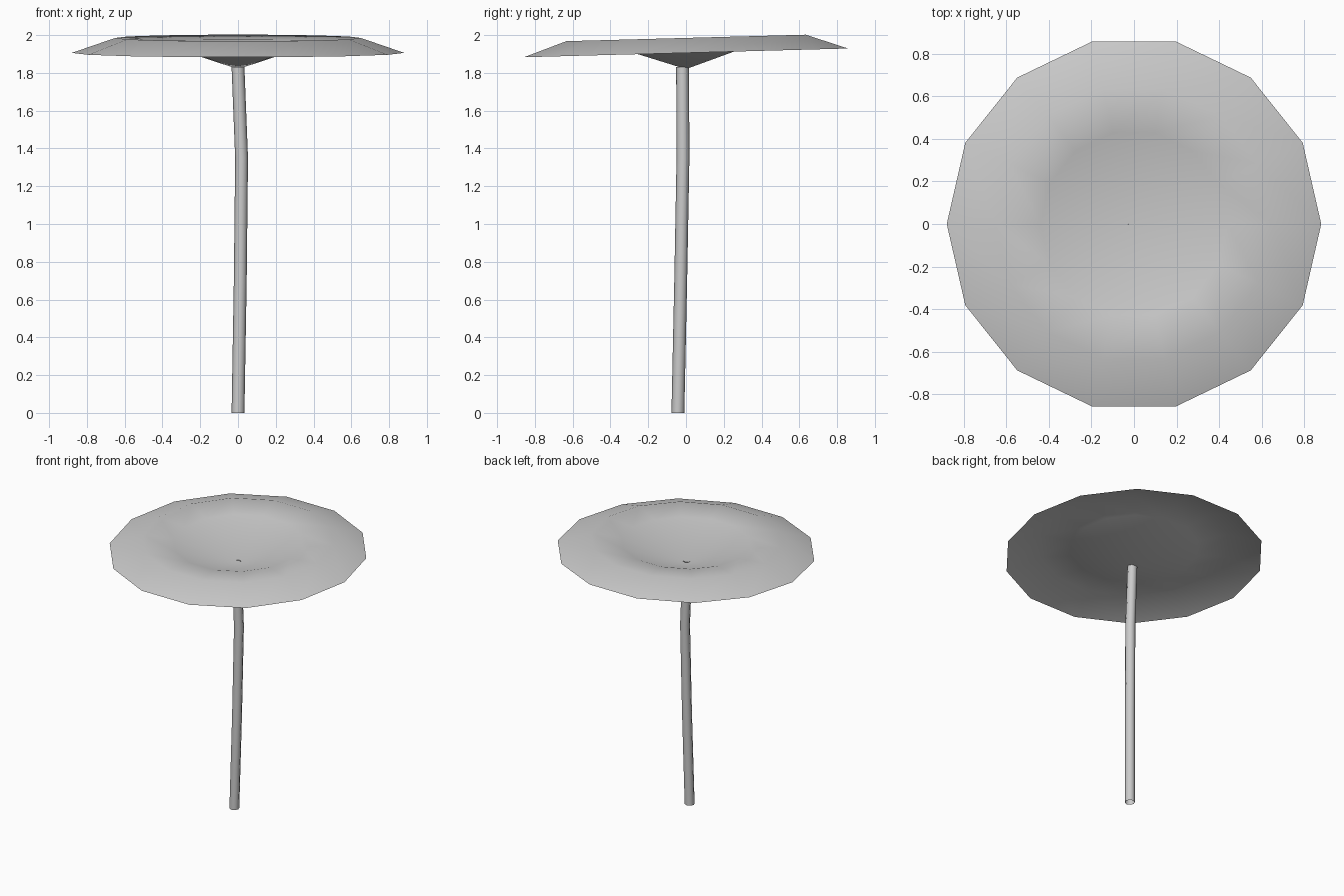
import bpy, bmesh
from math import cos, sin, pi, radians
from mathutils import Vector

if "Cube" in bpy.data.objects:
    bpy.data.objects.remove(bpy.data.objects["Cube"])


def skin_rings(name, rings, tip=None, angle=60):
    """Join successive rings of points with quads, optionally closing on a tip."""
    bm = bmesh.new()
    loops = [[bm.verts.new(p) for p in ring] for ring in rings]
    n = len(loops[0])
    for a, b in zip(loops, loops[1:]):
        for i in range(n):
            j = (i + 1) % n
            bm.faces.new((a[i], a[j], b[j], b[i]))
    if tip is not None:
        t = bm.verts.new(tip)
        for i in range(n):
            bm.faces.new((t, loops[-1][i], loops[-1][(i + 1) % n]))
    mesh = bpy.data.meshes.new(name)
    bm.to_mesh(mesh)
    bm.free()
    obj = bpy.data.objects.new(name, mesh)
    bpy.context.collection.objects.link(obj)
    bpy.context.view_layer.objects.active = obj
    obj.select_set(True)
    bpy.ops.object.shade_smooth_by_angle(angle=radians(angle))
    obj.select_set(False)
    return obj


def circle(n, r, centre):
    c = Vector(centre)
    return [c + Vector((r * cos(2 * pi * i / n), r * sin(2 * pi * i / n), 0))
            for i in range(n)]


# Leaf: thin dished disc, 14 sides, tilted slightly up towards the back
TILT = 0.027
profile = [(0.88, 1.906), (0.65, 1.985), (0.44, 1.965)]
leaf_rings = []
for r, z in profile:
    ring = circle(14, r, (0, 0, z))
    for p in ring:
        p.z += TILT * p.y
    leaf_rings.append(ring)
skin_rings("leaf", leaf_rings, tip=(0, 0, 1.82))

# Stalk: gently bent open tube
path = [(0, -0.043, 0), (0.012, -0.028, 0.7), (0.019, -0.016, 1.35), (0, -0.018, 1.83)]
skin_rings("stalk", [circle(8, 0.034, p) for p in reversed(path)])
